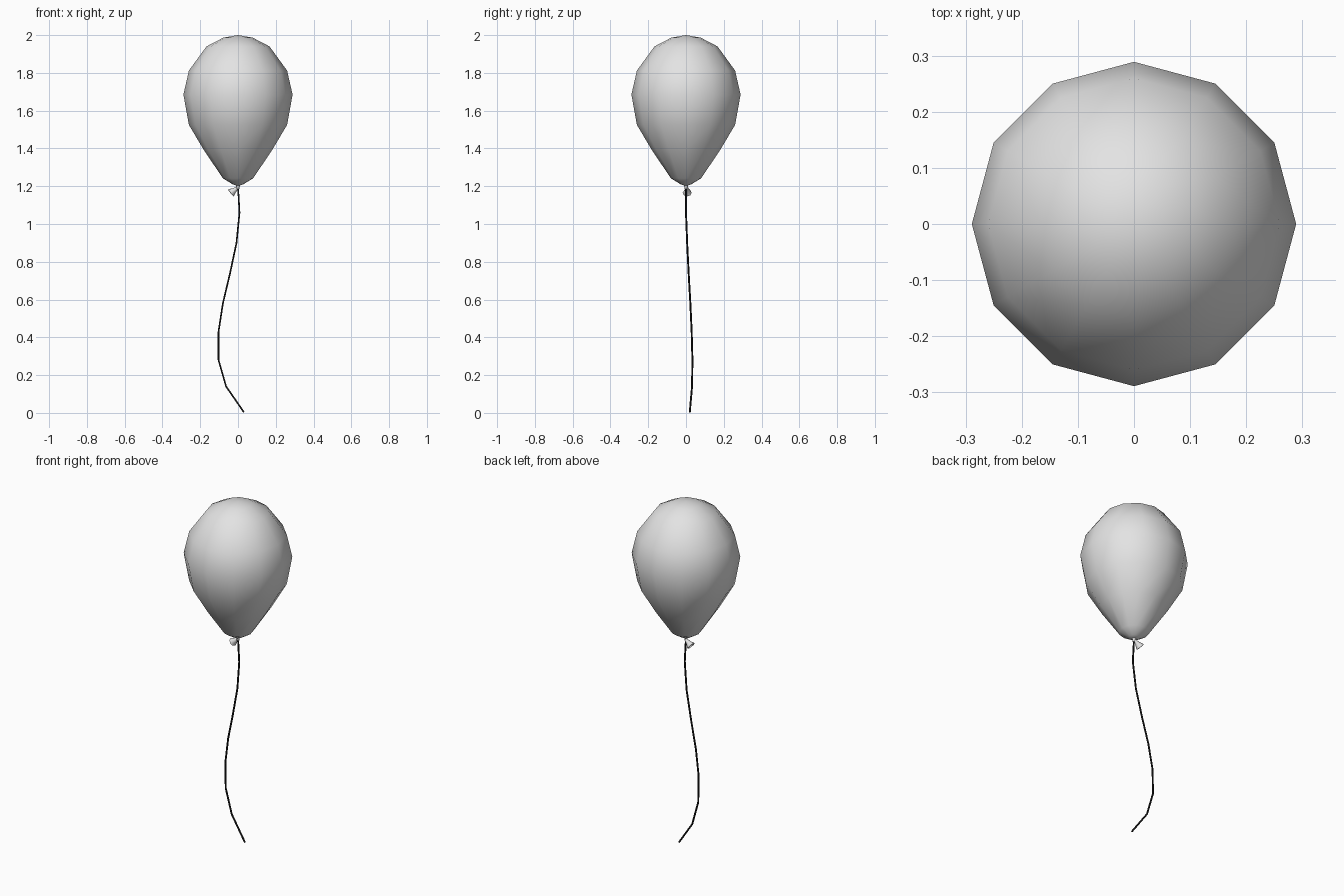
import bpy, bmesh, math
from mathutils import Vector

if "Cube" in bpy.data.objects:
    bpy.data.objects.remove(bpy.data.objects["Cube"])


def colour(name, value):
    mat = bpy.data.materials.new(name)
    mat.diffuse_color = (value, value, value, 1)
    mat.use_nodes = True
    mat.node_tree.nodes["Principled BSDF"].inputs["Base Color"].default_value = mat.diffuse_color
    return mat


grey = colour("balloon grey", 0.77)
black = colour("string black", 0.01)


def lathe(name, profile, sides, angle):
    """Spin (radius, height) points around z; zero radius makes a pole."""
    bm = bmesh.new()
    rings = []
    for r, z in profile:
        if r == 0:
            rings.append([bm.verts.new((0, 0, z))] * sides)
        else:
            rings.append([bm.verts.new((r * math.cos(2 * math.pi * i / sides),
                                        r * math.sin(2 * math.pi * i / sides), z))
                          for i in range(sides)])
    for a, b in zip(rings, rings[1:]):
        for i in range(sides):
            j = (i + 1) % sides
            bm.faces.new(list(dict.fromkeys((a[i], a[j], b[j], b[i]))))
    bmesh.ops.recalc_face_normals(bm, faces=bm.faces)
    mesh = bpy.data.meshes.new(name)
    bm.to_mesh(mesh)
    bm.free()
    mesh.materials.append(grey)
    obj = bpy.data.objects.new(name, mesh)
    bpy.context.collection.objects.link(obj)
    bpy.ops.object.select_all(action='DESELECT')
    bpy.context.view_layer.objects.active = obj
    obj.select_set(True)
    bpy.ops.object.shade_smooth_by_angle(angle=math.radians(angle))
    return obj


# Inflated teardrop body
lathe("balloon_body", [(0, 1.20), (0.03, 1.211), (0.08, 1.242), (0.18, 1.39),
                       (0.26, 1.525), (0.289, 1.685), (0.26, 1.812),
                       (0.167, 1.94), (0.077, 1.987), (0, 2.0)], 12, 80)

# Tied neck just below the body
lathe("neck_knot", [(0, 1.182), (0.009, 1.187), (0.009, 1.198), (0.012, 1.207),
                    (0, 1.21)], 8, 60)

# Flared mouth hanging to one side, hollow at the wide end
mouth = lathe("balloon_mouth", [(0, 0), (0.008, 0.002), (0.013, 0.024),
                                (0.024, 0.047), (0.021, 0.049), (0.010, 0.028),
                                (0, 0.02)], 8, 60)
mouth.location = (0, 0.004, 1.194)
mouth.rotation_euler = Vector((-0.78, 0.05, -0.62)).to_track_quat('Z', 'Y').to_euler()

# Dangling string
path = [(0, 0, 1.20), (0.008, 0, 1.06), (-0.008, 0.006, 0.90),
        (-0.042, 0.014, 0.74), (-0.08, 0.023, 0.58), (-0.103, 0.03, 0.43),
        (-0.103, 0.034, 0.28), (-0.063, 0.032, 0.14), (0.031, 0.02, 0.004)]
curve = bpy.data.curves.new("string", 'CURVE')
curve.dimensions = '3D'
curve.bevel_depth = 0.005
curve.bevel_resolution = 1
curve.use_fill_caps = True
spline = curve.splines.new('POLY')
spline.points.add(len(path) - 1)
for point, co in zip(spline.points, path):
    point.co = (*co, 1)
curve.materials.append(black)
bpy.context.collection.objects.link(bpy.data.objects.new("string", curve))
